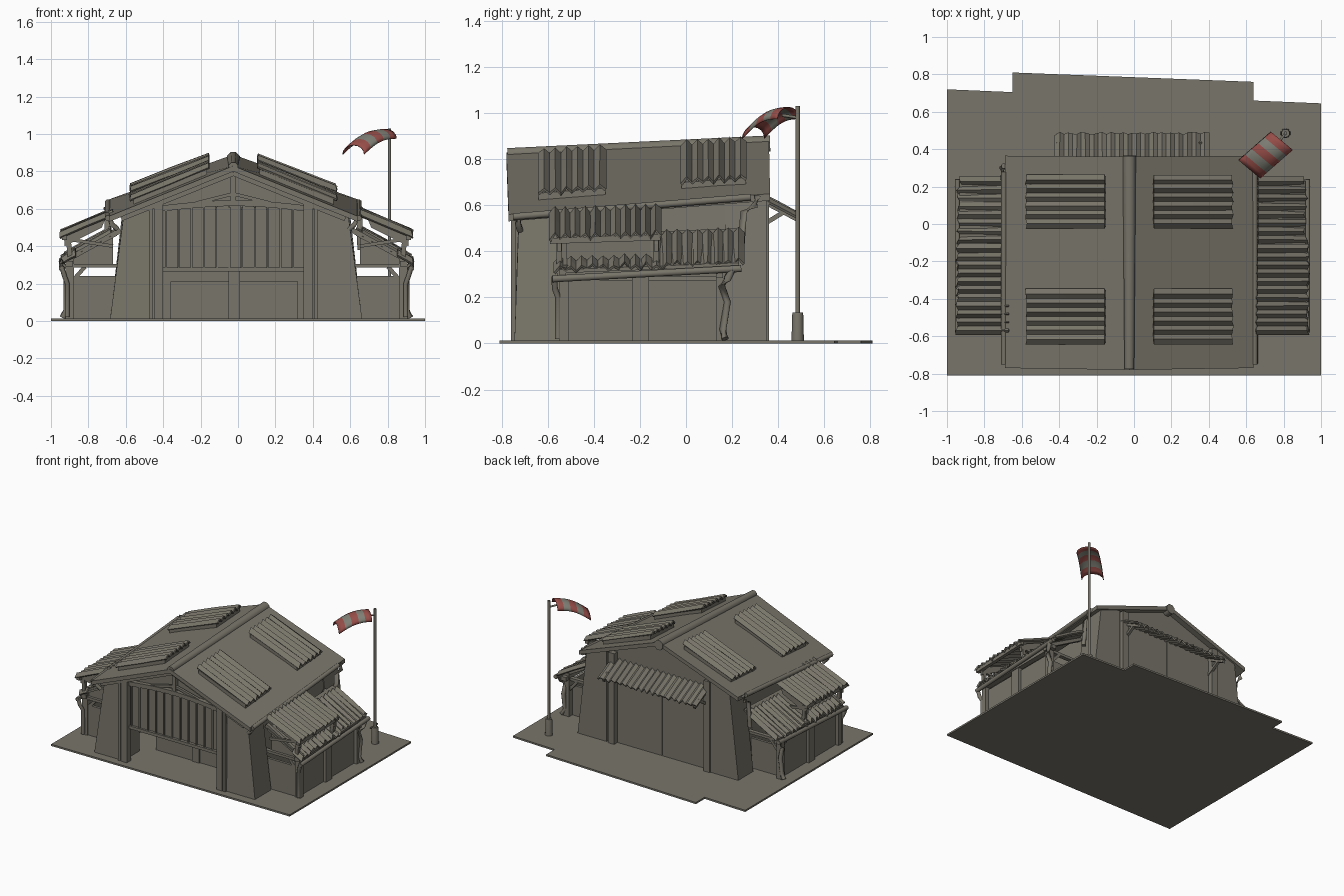
import bpy, bmesh, math, random
from mathutils import Vector

if "Cube" in bpy.data.objects:
    bpy.data.objects.remove(bpy.data.objects["Cube"])
random.seed(4)

def material(name, rgb):
    m = bpy.data.materials.new(name)
    m.diffuse_color = (*rgb, 1)
    m.use_nodes = True
    m.node_tree.nodes["Principled BSDF"].inputs["Base Color"].default_value = m.diffuse_color
    return m

STONE = material("weathered grey", (0.19, 0.178, 0.144))
RED = material("faded red", (0.31, 0.075, 0.065))
PALE = material("pale cloth", (0.215, 0.213, 0.18))

def mesh(name, verts, faces, mats=(STONE,), solid=0, offset=0):
    me = bpy.data.meshes.new(name)
    me.from_pydata([tuple(v) for v in verts], [], faces)
    for m in mats:
        me.materials.append(m)
    ob = bpy.data.objects.new(name, me)
    bpy.context.collection.objects.link(ob)
    if solid:
        mod = ob.modifiers.new("thickness", 'SOLIDIFY')
        mod.thickness, mod.offset = solid, offset
    else:
        bm = bmesh.new()
        bm.from_mesh(me)
        bmesh.ops.recalc_face_normals(bm, faces=bm.faces)
        bm.to_mesh(me)
        bm.free()
    return ob

def prism(name, low, high):
    n = len(low)
    sides = [(i, (i + 1) % n, n + (i + 1) % n, n + i) for i in range(n)]
    return mesh(name, list(low) + list(high), [tuple(range(n)), tuple(range(n, 2 * n))] + sides)

def box(name, a, b):
    q = [(a[0], a[1]), (b[0], a[1]), (b[0], b[1]), (a[0], b[1])]
    return prism(name, [(x, y, a[2]) for x, y in q], [(x, y, b[2]) for x, y in q])

def rod(name, pts, r, sides=8, r_end=None):
    # tube along a path; four sides gives a square beam
    pts = [Vector(p) for p in pts]
    verts, faces = [], []
    for i, p in enumerate(pts):
        d = (pts[min(i + 1, len(pts) - 1)] - pts[max(i - 1, 0)]).normalized()
        ref = Vector((0, 0, 1)) if abs(d.z) < 0.9 else Vector((0, 1, 0))
        u = d.cross(ref).normalized()
        v = d.cross(u)
        rr = r + ((r_end or r) - r) * i / (len(pts) - 1)
        for k in range(sides):
            a = math.tau * (k + 0.5) / sides
            verts.append(p + (u * math.cos(a) + v * math.sin(a)) * rr)
    for i in range(len(pts) - 1):
        for k in range(sides):
            j = (k + 1) % sides
            faces.append((i * sides + k, i * sides + j, (i + 1) * sides + j, (i + 1) * sides + k))
    faces += [tuple(range(sides)), tuple(range(len(verts) - sides, len(verts)))]
    ob = mesh(name, verts, faces)
    if sides > 4:
        for p in ob.data.polygons:
            p.use_smooth = len(p.vertices) == 4
    return ob

def sheet(name, a, b, run, n, amp=0.012, jitter=0.012):
    # ragged corrugated sheet: top edge a to b, ribs following run
    a, b, run = Vector(a), Vector(b), Vector(run)
    verts, faces = [], []
    for i in range(2 * n + 1):
        p = a.lerp(b, i / (2 * n))
        p.z += (amp if i % 2 else -amp) + random.uniform(-0.3, 0.3) * amp
        e = run * (1 - random.uniform(0, jitter) / run.length)
        verts += [p, p + e * 0.5 + Vector((0, 0, random.uniform(-0.3, 0.3) * amp)), p + e]
    for i in range(2 * n):
        for k in range(2):
            faces.append((3 * i + k, 3 * i + k + 1, 3 * i + k + 4, 3 * i + k + 3))
    return mesh(name, verts, faces, solid=0.012)

CX = -0.025
def roof_z(x, y):
    s = (y + 0.77) / 1.135
    t = abs(x - CX) / 0.665
    return (0.83 + 0.06 * s) * (1 - t) + (0.56 + 0.09 * s) * t

def on_roof(x, y, up=0.0):
    return Vector((x, y, roof_z(x, y) + up))

# ground plate with stepped rear edge
plan = [(-1, -.81), (1, -.81), (1, .645), (.64, .66), (.64, .76), (-.65, .81), (-.65, .705), (-1, .72)]
prism("base_plate", [(x, y, 0) for x, y in plan], [(x, y, 0.013) for x, y in plan])

# gable walls, arched tie beam and truss
for name, y, bot in (("front_gable", -.70, .60), ("back_gable_wall", .29, 0)):
    pts = [(-.56, bot), (.52, bot)] + [(x, roof_z(x, y) - .02) for x in (.52, CX, -.56)]
    prism(name, [(x, y, z) for x, z in pts], [(x, y + .03, z) for x, z in pts])
arch = [(-.42 + .08 * i, -.72, .60 + .03 * math.sin(math.pi * i / 10)) for i in range(11)]
rod("front_arch_beam", arch, 0.022, 4)
rod("gable_king_post", [(CX, -.72, .62), (CX, -.72, .81)], 0.02, 4)
for s in (-1, 1):
    rod("gable_rafter", [on_roof(CX, -.74, -.04), on_roof(CX + s * .6, -.74, -.04)], 0.022, 4)
    rod("gable_brace", [(CX, -.72, .68), (CX + s * .2, -.72, .63)], 0.013, 4)

# raised slatted gate
for i in range(11):
    x = -.385 + i * .068
    dy = random.uniform(-.008, .008)
    box("gate_slat", (x, -.715 + dy, .28), (x + .062, -.70 + dy, .61 + .02 * math.sin(math.pi * i / 10)))
    rod("gate_batten", [(x, -.725, .28), (x, -.725, .61)], 0.007, 4)
rod("gate_bottom_rail", [(-.40, -.725, .275), (.37, -.725, .275)], 0.016, 4)

# low inner partitions behind the gate
box("inner_partition_left", (-.36, -.47, 0), (-.05, -.44, .21))
box("inner_partition_right", (.01, -.47, 0), (.32, -.44, .21))
box("inner_post", (-.05, -.48, 0), (.01, -.43, .30))

for s in (-1, 1):
    X = lambda x: CX * 0.4 + s * x          # main body
    R = lambda x: CX + s * x                # main roof
    S = lambda x: -0.008 + s * x            # side sheds
    # roof slab and gutter
    q = [(CX, -.78), (R(.665), -.77), (R(.665), .365), (CX, .36)]
    prism("roof_slab", [on_roof(x, y, -.03) for x, y in q], [on_roof(x, y) for x, y in q])
    rod("roof_gutter", [(R(.67), -.75, .55), (R(.67), .28, .635)], 0.016)
    rod("front_spout", [(R(.665), -.72, .56), (R(.65), -.73, .52), (R(.62), -.72, .49)], 0.014)
    rod("roof_downpipe", [(R(.67), .31, .64), (R(.68), .30, .60), (R(.675), .25, .57),
                          (R(.675), .24, .43), (R(.68), .24, .38)], 0.016)
    # raised corrugated patches on the roof
    for y0, y1 in ((-.64, -.35), (-.02, .26)):
        q = [(R(.14), y0), (R(.535), y0), (R(.535), y1), (R(.14), y1)]
        prism("roof_patch_frame", [on_roof(x, y, -.01) for x, y in q], [on_roof(x, y, .03) for x, y in q])
        a, b = on_roof(R(.13), y0, .045), on_roof(R(.13), y1, .045)
        sheet("roof_patch_sheet", a, b, on_roof(R(.555), y0, .04) - a, 6, .011, .01)
    # side wall and tapered corner pillars
    q0 = [(X(.64), -.60), (X(.60), -.60), (X(.60), .25), (X(.64), .25)]
    q1 = [(X(.60), -.60), (X(.56), -.60), (X(.56), .25), (X(.60), .25)]
    prism("side_wall", [(x, y, 0) for x, y in q0], [on_roof(x, y, -.02) for x, y in q1])
    for y0, y1 in ((-.745, -.55), (.17, .35)):
        f = .02 if y0 < 0 else 0
        q0 = [(X(.675), y0), (X(.43), y0), (X(.43), y1), (X(.675), y1)]
        q1 = [(X(.60), y0 + f), (X(.43), y0 + f), (X(.43), y1), (X(.60), y1)]
        prism("corner_pillar", [(x, y, 0) for x, y in q0], [on_roof(x, y, -.02) for x, y in q1])
    for y in (-.76, .31):
        x0, x1 = sorted((R(.375), R(.425)))
        box("door_post", (x0, y, 0), (x1, y + .05, .65 if y < 0 else .70))
        rod("door_post_batten", [(R(.44), y + .01, 0), (R(.44), y + .01, .62)], 0.014, 4)
    # side shed: walls, posts, frame
    def sbox(name, x0, x1, y0, y1, z1, z0=0):
        x0, x1 = sorted((S(x0), S(x1)))
        box(name, (x0, y0, z0), (x1, y1, z1))
    sbox("shed_outer_wall", .87, .89, -.54, .13, .275)
    sbox("shed_front_wall", .60, .88, -.54, -.52, .24)
    sbox("shed_back_wall", .60, .88, .11, .13, .24)
    sbox("shed_middle_post", .87, .91, -.235, -.16, .29)
    for y in (-.55, .13):
        sbox("shed_corner_post", .87, .915, y, y + .04, .34)
        sbox("shed_cross_beam", .60, .93, y, y + .03, .305, .285)
        rod("shed_rafter", [(S(.62), y + .02, .485), (S(.92), y + .02, .32)], 0.02, 4)
        rod("shed_knee_brace", [(S(.89), y + .02, .20), (S(.81), y + .02, .29)], 0.015, 4)
    q = [(S(.66), .30), (S(.91), .30), (S(.91), .325), (S(.66), .45)]
    prism("shed_front_gable", [(x, -.53, z) for x, z in q], [(x, -.515, z) for x, z in q])
    sbox("shed_wall_plate", .875, .915, -.56, .20, .32, .29)
    # shed roofs: flat deck, rear lower sheet, ragged remnant, shorter upper sheet
    q = [(S(.64), -.55, .455), (S(.925), -.55, .305), (S(.925), .23, .335), (S(.64), .23, .485)]
    prism("shed_roof_deck", q, [(x, y, z + .015) for x, y, z in q])
    sheet("shed_lower_sheet", (S(.67), -.15, .475), (S(.67), .25, .49), (s * .27, 0, -.15), 9, .011, .035)
    sheet("shed_ragged_strip", (S(.86), -.57, .36), (S(.86), -.15, .375), (s * .085, 0, -.047), 9, .012, .03)
    sheet("shed_upper_sheet", (S(.66), -.59, .575), (S(.66), -.11, .59), (s * .285, 0, -.12), 11, .012, .02)
    for y in (-.56, -.14):
        q = [(S(.70), .55), (S(.92), .455), (S(.92), .40), (S(.72), .50)]
        prism("upper_shed_gable", [(x, y, z) for x, z in q], [(x, y + .02, z) for x, z in q])
        rod("upper_shed_strut", [(S(.90), y + .01, .46), (S(.89), y + .01, .33)], 0.018, 4)
        rod("upper_shed_brace", [(S(.92), y + .01, .44), (S(.66), y + .01, .40)], 0.013, 4)
    rod("upper_shed_purlin", [(S(.92), -.59, .445), (S(.92), -.11, .46)], 0.018, 4)
    # shed gutter with downpipe
    rod("shed_gutter", [(S(.935), -.58, .28), (S(.935), .24, .325)], 0.016)
    rod("shed_downpipe", [(S(.935), .20, .32), (S(.93), .18, .28), (S(.91), .155, .25), (S(.91), .18, .18),
                          (S(.91), .16, .06), (S(.93), .17, .02)], 0.016)
    rod("shed_front_spout", [(S(.935), -.57, .29), (S(.92), -.57, .24), (S(.905), -.555, .20),
                             (S(.905), -.555, .02)], 0.014)
    # rear canopy bracket
    rod("canopy_bracket", [(R(.38), .31, .50), (R(.38), .44, .58)], 0.014, 4)
    rod("canopy_rafter", [(R(.38), .30, .635), (R(.38), .48, .54)], 0.014, 4)

# ridge roll and rear canopy
rod("ridge_roll", [(CX, -.775, .822), (CX, .365, .868)], 0.028, 8, 0.038)
sheet("rear_canopy", (-.42, .29, .655), (.40, .29, .655), (0, .20, -.105), 18, .010, .02)
rod("rear_door_seam", [(CX, .323, .02), (CX, .323, .62)], 0.005, 4)

# windsock pole
rod("pole", [(.81, .485, 0), (.81, .485, 1.03)], 0.010)
rod("pole_foot", [(.81, .485, 0), (.81, .485, .12), (.81, .485, .135)], 0.027, 10, 0.022)
rod("pole_arm", [(.81, .485, .98), (.76, .42, .99)], 0.007, 6)

# arched striped windsock
NL, NA = 10, 8
verts, faces = [], []
for i in range(NL + 1):
    t = i / NL
    for k in range(NA + 1):
        a = math.pi * k / NA
        w = math.cos(a) * .075
        verts.append((.79 - .173 * t + .77 * w, .445 - .152 * t - .64 * w,
                      .975 - .085 * t + .025 * math.sin(t * math.pi) + .05 * math.sin(a)))
for i in range(NL):
    for k in range(NA):
        p = i * (NA + 1) + k
        faces.append((p, p + 1, p + NA + 2, p + NA + 1))
sock = mesh("windsock", verts, faces, (RED, PALE), 0.004)
for i, p in enumerate(sock.data.polygons):
    p.material_index = (i // NA // 2) % 2
    p.use_smooth = True
